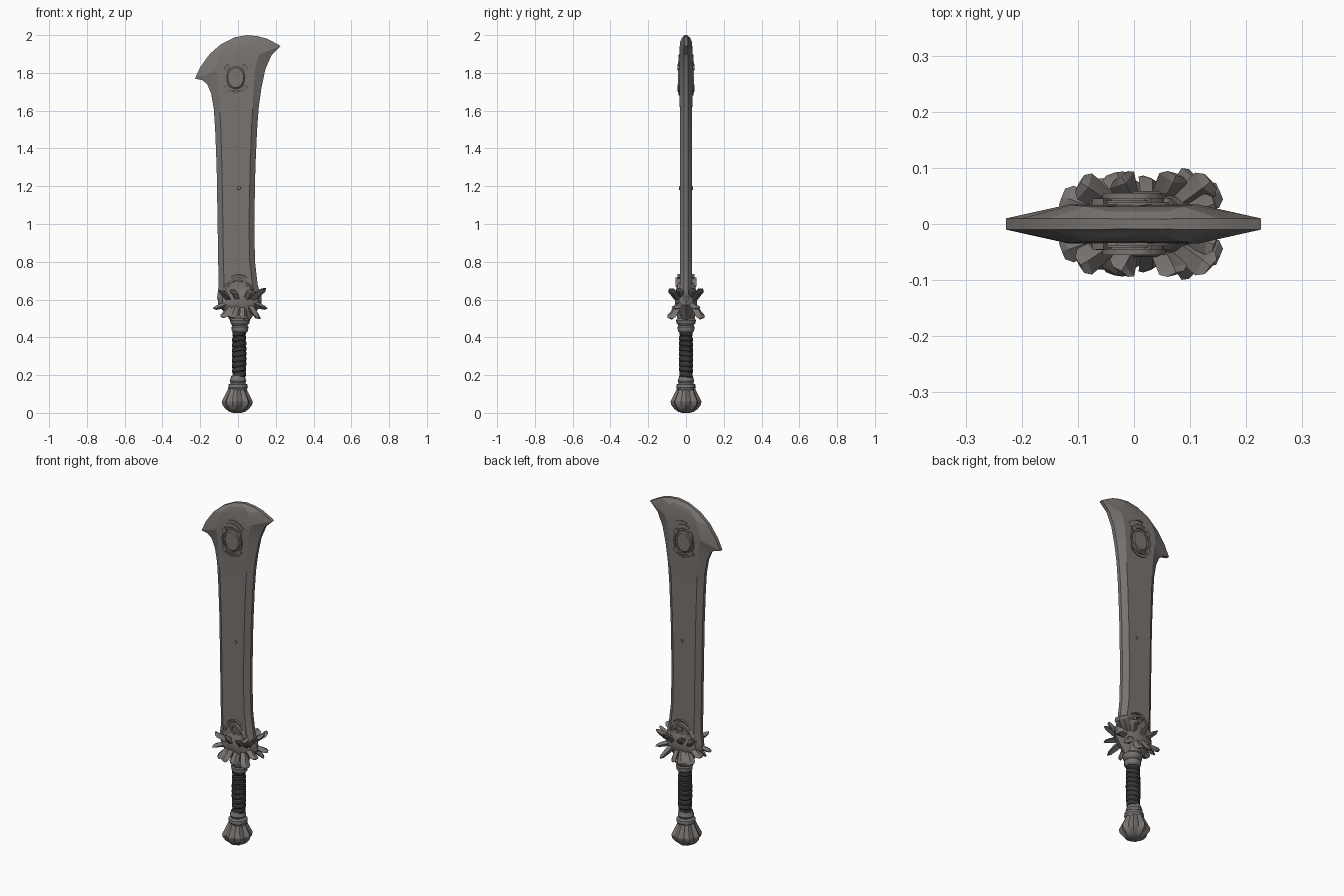
import bpy, bmesh, math
from math import sin, cos, pi, radians
from mathutils import Vector

cube = bpy.data.objects.get("Cube")
if cube:
    bpy.data.objects.remove(cube, do_unlink=True)


def material(name, rgb):
    m = bpy.data.materials.new(name)
    m.use_nodes = True
    m.diffuse_color = (*rgb, 1)
    m.node_tree.nodes["Principled BSDF"].inputs["Base Color"].default_value = (*rgb, 1)
    return m


STEEL = material("warm grey steel", (0.19, 0.175, 0.165))
LEATHER = material("dark leather", (0.04, 0.04, 0.04))


def loft(name, rings, mat, closed=False, angle=25):
    """Skin a row of equal rings; cap the ends unless the row closes on itself."""
    bm = bmesh.new()
    rows = [[bm.verts.new(p) for p in ring] for ring in rings]
    n = len(rows[0])
    pairs = list(zip(rows, rows[1:]))
    if closed:
        pairs.append((rows[-1], rows[0]))
    else:
        bm.faces.new(rows[0])
        bm.faces.new(rows[-1])
    for a, b in pairs:
        for i in range(n):
            j = (i + 1) % n
            bm.faces.new((a[i], a[j], b[j], b[i]))
    bmesh.ops.recalc_face_normals(bm, faces=bm.faces)
    me = bpy.data.meshes.new(name)
    bm.to_mesh(me)
    bm.free()
    me.materials.append(mat)
    ob = bpy.data.objects.new(name, me)
    bpy.context.collection.objects.link(ob)
    bpy.ops.object.select_all(action="DESELECT")
    ob.select_set(True)
    bpy.context.view_layer.objects.active = ob
    bpy.ops.object.shade_smooth_by_angle(angle=radians(angle))
    return ob


def lathe(name, profile, mat, sides=16, flutes=0, depth=0.0, tilt=0.0, x=0.0):
    """Turn (radius, z) points; optional flutes and tilted rings."""
    rings = []
    for r, z in profile:
        ring = []
        for i in range(sides):
            a = 2 * pi * i / sides
            rr = r * (1 + depth * cos(flutes * a))
            ring.append((x + rr * cos(a), rr * sin(a), z + tilt * cos(a + 0.7)))
        rings.append(ring)
    return loft(name, rings, mat)


def band(name, cx, cz, rx, rz, a0, a1, width, side, y0=0.025, y1=0.042):
    """Raised flat arc or oval ring on one face of the blade."""
    closed = a1 - a0 >= 360
    steps = max(4, int((a1 - a0) / 15))
    rings = []
    for i in range(steps if closed else steps + 1):
        a = radians(a0 + (a1 - a0) * i / steps)
        rings.append([(cx + (rx + o) * cos(a), side * y, cz + (rz + o) * sin(a))
                      for o, y in ((0, y0), (0, y1), (width, y1), (width, y0))])
    return loft(name, rings, STEEL, closed)


def disc(name, cx, cz, rx, rz, side, y0, y1, sides=20, top=0.85):
    rings = [[(cx + rx * s * cos(2 * pi * i / sides), side * y,
               cz + rz * s * sin(2 * pi * i / sides)) for i in range(sides)]
             for s, y in ((1, y0), (1, (y0 + y1) / 2), (top, y1))]
    return loft(name, rings, STEEL)


# Blade: left edge, right edge, bevel inset, half thickness
ROWS = [
    ((-0.112, 0.60), (0.125, 0.60), 0.030, 0.033),
    ((-0.102, 0.68), (0.104, 0.68), 0.028, 0.033),
    ((-0.105, 0.80), (0.090, 0.80), 0.028, 0.033),
    ((-0.108, 1.00), (0.086, 1.00), 0.028, 0.033),
    ((-0.113, 1.30), (0.092, 1.30), 0.028, 0.033),
    ((-0.121, 1.50), (0.101, 1.50), 0.030, 0.033),
    ((-0.128, 1.61), (0.110, 1.62), 0.032, 0.033),
    ((-0.142, 1.69), (0.124, 1.72), 0.042, 0.034),
    ((-0.163, 1.74), (0.145, 1.82), 0.058, 0.035),
    ((-0.190, 1.762), (0.178, 1.895), 0.082, 0.035),
    ((-0.228, 1.77), (0.226, 1.942), 0.120, 0.035),
    ((-0.200, 1.83), (0.190, 1.962), 0.095, 0.034),
    ((-0.150, 1.90), (0.150, 1.982), 0.065, 0.031),
    ((-0.090, 1.952), (0.105, 1.994), 0.045, 0.022),
    ((-0.015, 1.989), (0.050, 2.00), 0.020, 0.009),
]
rings = []
for left, right, inset, half in ROWS:
    a, b = Vector(left), Vector(right)
    u = inset / (b - a).length
    edge = min(0.010, half)
    front = [(0, edge), (u, half), (1 - u, half), (1, edge)]
    section = [(t, -y) for t, y in front] + [(t, y) for t, y in reversed(front)]
    rings.append([(a.lerp(b, t).x, y, a.lerp(b, t).y) for t, y in section])
loft("blade", rings, STEEL, angle=15)

# Ornaments on both faces of the blade
for side, tag in ((-1, "front"), (1, "back")):
    cx, cz = -0.012, 1.775
    disc(f"medallion_boss_{tag}", cx, cz, 0.050, 0.062, side, 0.025, 0.041)
    band(f"medallion_ring_{tag}", cx, cz, 0.056, 0.070, 0, 360, 0.009, side)
    for k, a in enumerate((45, 135, 225, 315)):
        band(f"medallion_clasp_{tag}_{k}", cx, cz, 0.054, 0.066, a - 11, a + 11, 0.022, side, y1=0.045)
    band(f"medallion_upper_arc_{tag}", cx, cz, 0.076, 0.095, 40, 115, 0.008, side, y1=0.039)
    band(f"medallion_crest_arc_{tag}", cx + 0.01, cz + 0.02, 0.078, 0.095, 40, 110, 0.007, side, y1=0.039)
    band(f"medallion_lower_arc_{tag}", cx, cz, 0.074, 0.088, 215, 320, 0.008, side, y1=0.039)
    disc(f"blade_rivet_{tag}", 0.006, 1.19, 0.011, 0.011, side, 0.025, 0.037, 8)
    # Scroll crest above the guard
    disc(f"crest_plate_{tag}", 0.0, 0.65, 0.080, 0.055, side, 0.02, 0.046, 12)
    band(f"crest_scroll_{tag}", 0.0, 0.66, 0.045, 0.045, 10, 170, 0.012, side, y1=0.055)
    band(f"crest_curl_{tag}", 0.012, 0.69, 0.016, 0.018, 0, 360, 0.009, side, y1=0.052)
    band(f"crest_top_arc_{tag}", 0.005, 0.66, 0.062, 0.068, 50, 130, 0.008, side, y1=0.045)

# Guard: faceted core wrapped in flared leaves
core = [(0.045, 0.49), (0.07, 0.53), (0.10, 0.57), (0.10, 0.62), (0.08, 0.655)]
rings = [[(0.01 + 1.15 * r * cos(pi * i / 5), 0.62 * r * sin(pi * i / 5), z)
          for i in range(10)] for r, z in core]
loft("guard_core", rings, STEEL)


def leaf(name, tip, width, side):
    tip = Vector((tip[0], tip[1] * side, tip[2]))
    root = Vector((0.012 + tip.x * 0.3, tip.y * 0.25, 0.585))
    d = tip - root
    across = d.cross(Vector((0.25, 0, 1))).normalized()
    up = across.cross(d).normalized()
    if up.z < 0:
        up.negate()
    if tip.z < 0.6:
        up.negate()
    rings = []
    for t, w, h in ((0, 0.5, 0.5), (0.5, 0.8, 0.75), (0.88, 1.0, 0.5), (1.0, 0.6, 0.15)):
        c = root + d * t + up * (0.012 * t * t)
        w, h = w * width, h * width
        rings.append([c - across * w, c - across * w * 0.4 + up * h * 0.5, c + up * h,
                      c + across * w * 0.6 + up * h * 0.4, c + across * w, c - up * h * 0.7])
    loft(name, rings, STEEL, angle=15)


LEAVES = [
    ((-0.130, 0.050, 0.565), 0.026), ((-0.102, 0.075, 0.635), 0.027),
    ((-0.085, 0.076, 0.515), 0.026), ((-0.035, 0.098, 0.515), 0.027),
    ((-0.030, 0.090, 0.640), 0.027), ((0.035, 0.088, 0.505), 0.024),
    ((0.075, 0.096, 0.640), 0.027), ((0.115, 0.088, 0.510), 0.028),
    ((0.140, 0.082, 0.645), 0.028), ((0.155, 0.058, 0.565), 0.026),
    ((0.150, 0.040, 0.650), 0.022),
]
for side, tag in ((-1, "front"), (1, "back")):
    for k, (tip, width) in enumerate(LEAVES):
        leaf(f"guard_leaf_{tag}_{k}", tip, width, side)

# Collars, grip and pommel
lathe("upper_collar", [(0.036, 0.425), (0.043, 0.435), (0.045, 0.455), (0.040, 0.462),
                       (0.050, 0.475), (0.053, 0.49), (0.046, 0.50), (0.05, 0.52)], STEEL, x=0.01)
wraps = 9
profile = []
for k in range(wraps):
    z = 0.185 + k * 0.0275
    r = 0.036 + 0.003 * sin(pi * k / (wraps - 1))
    profile += [(r - 0.004, z), (r, z + 0.006), (r, z + 0.021)]
profile.append((0.034, 0.435))
lathe("wrapped_grip", profile, LEATHER, sides=14, tilt=0.006, x=0.006)
lathe("lower_collar", [(0.036, 0.195), (0.040, 0.18), (0.044, 0.17), (0.038, 0.158),
                       (0.050, 0.15), (0.052, 0.135), (0.044, 0.12), (0.04, 0.10)], STEEL)
lathe("pommel", [(0.042, 0.135), (0.050, 0.115), (0.064, 0.085), (0.075, 0.062),
                 (0.072, 0.042), (0.056, 0.020), (0.038, 0.006), (0.018, 0.0)],
      STEEL, sides=32, flutes=8, depth=0.09, x=-0.004)
